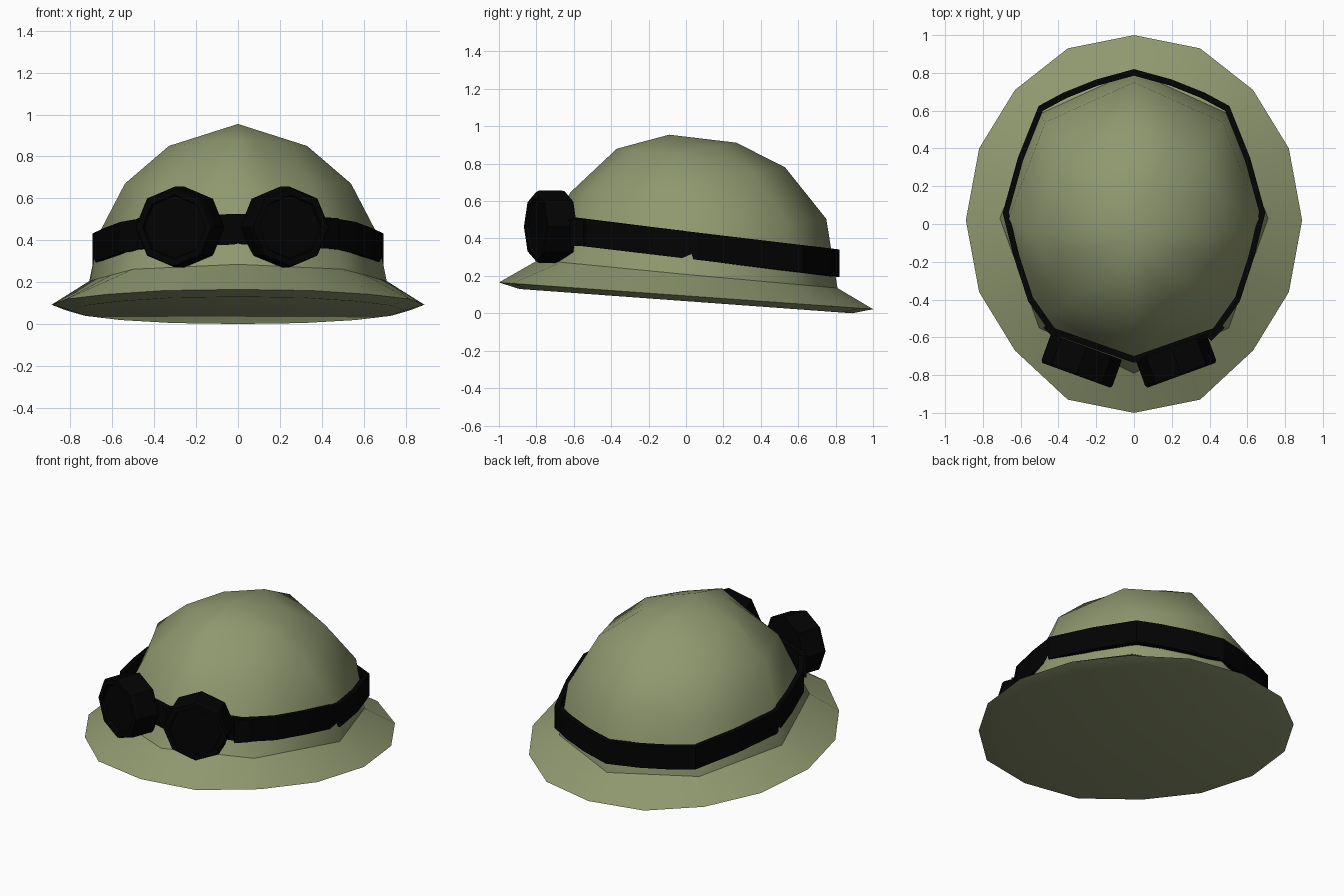
import bpy, bmesh
from math import sin, cos, pi, radians
from mathutils import Vector, Matrix

if "Cube" in bpy.data.objects:
    bpy.data.objects.remove(bpy.data.objects["Cube"])


def material(name, rgb):
    m = bpy.data.materials.new(name)
    m.diffuse_color = (*rgb, 1)
    m.use_nodes = True
    m.node_tree.nodes["Principled BSDF"].inputs["Base Color"].default_value = m.diffuse_color
    return m


GREEN = material("olive", (0.275, 0.315, 0.16))
BLACK = material("black", (0.0008, 0.0008, 0.0008))


def loft(name, rings, mat, loop=False, smooth=False, sharp=()):
    """Bridge equal-count rings; cap the ends, or join last to first when loop is set."""
    bm = bmesh.new()
    rows = [[bm.verts.new(p) for p in r] for r in rings]
    n = len(rows[0])
    pairs = list(zip(rows, rows[1:])) + ([(rows[-1], rows[0])] if loop else [])
    for a, b in pairs:
        for i in range(n):
            j = (i + 1) % n
            bm.faces.new((a[i], a[j], b[j], b[i]))
    if not loop:
        bm.faces.new(rows[0])
        bm.faces.new(rows[-1])
    for f in bm.faces:
        f.smooth = smooth
    for k in sharp:
        for i in range(n):
            bm.edges.get((rows[k][i], rows[k][(i + 1) % n])).smooth = False
    bmesh.ops.remove_doubles(bm, verts=bm.verts, dist=0.0005)
    bmesh.ops.recalc_face_normals(bm, faces=bm.faces)
    me = bpy.data.meshes.new(name)
    bm.to_mesh(me)
    bm.free()
    me.materials.append(mat)
    ob = bpy.data.objects.new(name, me)
    bpy.context.collection.objects.link(ob)


def mirrored(half):
    """Complete a front-to-back half outline on the other side."""
    return half + [(-x, y) for x, y in half[-2:0:-1]]


def crown_ring(X, ys, zs, yf, zf, yb, zb, qf=0.707, qb=0.707):
    """Eight-sided ring through side, front and back points, with edge midpoints.
    qf and qb set how full the front and back diagonals are."""
    pts = []
    for k in range(8):
        c, s = cos(k * pi / 4), sin(k * pi / 4)
        ye, ze, q = (yf, zf, qf) if c > 0 else (yb, zb, qb)
        if k % 2:
            s, c = (q if s > 0 else -q), q
        c = abs(c)
        pts.append(Vector((X * s, ys + (ye - ys) * c, zs + (ze - zs) * c)))
    out = []
    for i, p in enumerate(pts):
        out += [p, (p + pts[(i + 1) % 8]) / 2]
    return out


# Helmet: closed underside, lip, brim and domed crown in one loft
crown = [crown_ring(*r) for r in (
    (0.71, 0.03, 0.205, -0.79, 0.285, 0.81, 0.135),
    (0.665, 0.03, 0.43, -0.71, 0.43, 0.75, 0.505, 0.69, 0.707),
    (0.54, -0.05, 0.67, -0.62, 0.645, 0.53, 0.78, 0.67, 0.7),
    (0.33, -0.06, 0.85, -0.37, 0.88, 0.27, 0.912, 0.55, 0.62),
    (0.0001, -0.09, 0.955, -0.0901, 0.955, -0.0899, 0.955))]
outline = mirrored([(0, -1), (0.35, -0.93), (0.63, -0.67), (0.82, -0.36), (0.89, 0.02),
                    (0.82, 0.40), (0.63, 0.71), (0.35, 0.93), (0, 1)])
rim = [(x, y, 0.165 - 0.0715 * (y + 1)) for x, y in outline]
lip = [(x * 0.89, y * 0.89, 0.13 - 0.073 * (y * 0.89 + 0.89)) for x, y in outline]
loft("helmet", [lip, rim] + crown, GREEN, smooth=True, sharp=(1, 2))

# Goggle strap following the dome, dropping towards the back
path = mirrored([(0, -0.735), (0.44, -0.58), (0.56, -0.41), (0.635, -0.18), (0.695, 0.06),
                 (0.615, 0.35), (0.505, 0.625), (0.375, 0.695), (0.2, 0.765), (0, 0.82)])


def strap_ring(scale, dz):
    return [(x * scale, 0.05 + (y - 0.05) * scale, 0.435 - 0.119 * (y + 0.58) + dz)
            for x, y in path]


loft("strap", [strap_ring(1, -0.073), strap_ring(1, 0.073),
               strap_ring(0.955, 0.073), strap_ring(0.955, -0.073)], BLACK, loop=True)

# Eight-sided goggle cups with recessed lenses, plus strap tabs
profile = [(0.198, -0.01), (0.2, 0.005), (0.2, 0.135), (0.192, 0.15), (0.16, 0.15), (0.155, 0.135)]
for side, s, cx in (("left", -1, -0.255), ("right", 1, 0.2)):
    m = Matrix.Translation((cx, -0.66, 0.463)) @ Matrix.Rotation(radians(20 * s), 4, 'Z')
    loft(side + "_goggle",
         [[m @ Vector((r * sin(k * pi / 4), -d, 0.965 * r * cos(k * pi / 4))) for k in range(8)]
          for r, d in profile], BLACK)
    t = Matrix.Translation((0.43 * s, -0.57, 0.433)) @ Matrix.Rotation(radians(45 * s), 4, 'Z')
    loft(side + "_strap_tab",
         [[t @ Vector((x, y, z)) for y, z in ((-0.02, -0.072), (0.02, -0.072),
                                              (0.02, 0.072), (-0.02, 0.072))]
          for x in (-0.05, 0.05)], BLACK)
